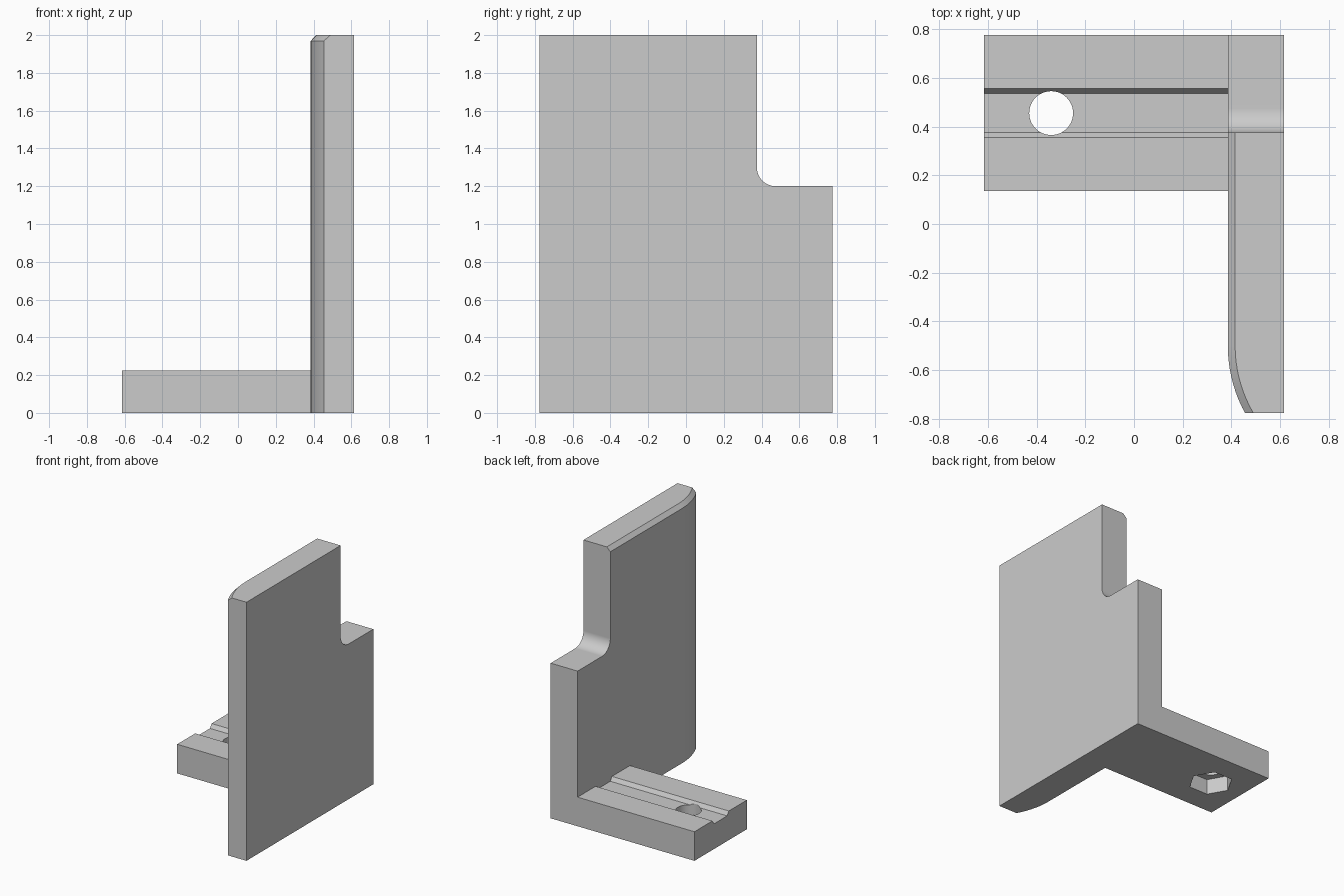
import bpy, bmesh
from math import sin, cos, pi, asin

cube = bpy.data.objects.get("Cube")
if cube:
    bpy.data.objects.remove(cube, do_unlink=True)

grey = bpy.data.materials.new("plain grey")
grey.use_nodes = True
grey.diffuse_color = (0.6, 0.6, 0.6, 1)
grey.node_tree.nodes["Principled BSDF"].inputs["Base Color"].default_value = (0.6, 0.6, 0.6, 1)


def loft(name, rings):
    """Solid skinned through matching rings of points, capped at both ends."""
    bm = bmesh.new()
    loops = [[bm.verts.new(p) for p in ring] for ring in rings]
    n = len(loops[0])
    for a, b in zip(loops, loops[1:]):
        for i in range(n):
            j = (i + 1) % n
            bm.faces.new((a[i], a[j], b[j], b[i]))
    bm.faces.new(loops[0][::-1])
    bm.faces.new(loops[-1])
    bmesh.ops.recalc_face_normals(bm, faces=bm.faces[:])
    mesh = bpy.data.meshes.new(name)
    bm.to_mesh(mesh)
    bm.free()
    mesh.materials.append(grey)
    obj = bpy.data.objects.new(name, mesh)
    bpy.context.collection.objects.link(obj)
    return obj


def activate(obj):
    bpy.ops.object.select_all(action='DESELECT')
    obj.select_set(True)
    bpy.context.view_layer.objects.active = obj


def combine(target, tool, operation):
    """Apply a boolean and remove the tool."""
    tool.hide_render = True
    mod = target.modifiers.new("cut", 'BOOLEAN')
    mod.operation, mod.object, mod.solver = operation, tool, 'EXACT'
    activate(target)
    bpy.ops.object.modifier_apply(modifier=mod.name)
    bpy.data.objects.remove(tool, do_unlink=True)


def prism(name, sides, radius, z0, z1, x, y):
    ring = [(x + radius * cos(2 * pi * i / sides), y + radius * sin(2 * pi * i / sides))
            for i in range(sides)]
    return loft(name, [[(px, py, z) for px, py in ring] for z in (z0, z1)])


LEFT, RIGHT, FRONT, BACK = 0.385, 0.615, -0.775, 0.775
BEND, BEND_RADIUS, CHAMFER = -0.5, 0.575, 0.03


# Upright plate: inner face curves away at the front, top inner edge chamfered
def plate_ring(z, inset):
    r = BEND_RADIUS - inset
    end = asin((BEND - FRONT) / r)
    cx = LEFT + BEND_RADIUS
    arc = [(cx - r * cos(end * i / 12), BEND - r * sin(end * i / 12), z) for i in range(13)]
    arc[-1] = (arc[-1][0], FRONT, z)
    return [(RIGHT, FRONT, z), (RIGHT, BACK, z), (LEFT + inset, BACK, z)] + arc


bracket = loft("bracket", [plate_ring(0, 0), plate_ring(2 - CHAMFER, 0), plate_ring(2, CHAMFER)])

# Filleted notch in the upper back corner
fillet = [(0.475 - 0.1 * cos(pi / 2 * i / 14), 1.3 - 0.1 * sin(pi / 2 * i / 14)) for i in range(15)]
notch = [(0.375, 2.2)] + fillet + [(1, 1.2), (1, 2.2)]
combine(bracket, loft("notch_cutter", [[(x, y, z) for y, z in notch] for x in (0.2, 0.8)]), 'DIFFERENCE')

# Foot with a shallow sloped groove along its top
top, floor = 0.225, 0.195
section = [(0.135, 0), (BACK, 0), (BACK, top), (0.555, top), (0.535, floor),
           (0.375, floor), (0.355, top), (0.135, top)]
foot = loft("foot", [[(x, y, z) for y, z in section] for x in (-0.615, LEFT)])

# Bolt hole and the hexagonal nut pocket beneath it
combine(foot, prism("bolt_hole_cutter", 48, 0.09, -0.1, 0.4, -0.34, 0.455), 'DIFFERENCE')
combine(foot, prism("nut_pocket_cutter", 6, 0.16, -0.1, 0.12, -0.34, 0.455), 'DIFFERENCE')
combine(bracket, foot, 'UNION')

# Smooth curves, crisp edges and flat planes
activate(bracket)
bpy.ops.object.shade_smooth_by_angle(angle=0.4)
weighted = bracket.modifiers.new("flat planes", 'WEIGHTED_NORMAL')
weighted.keep_sharp = True
